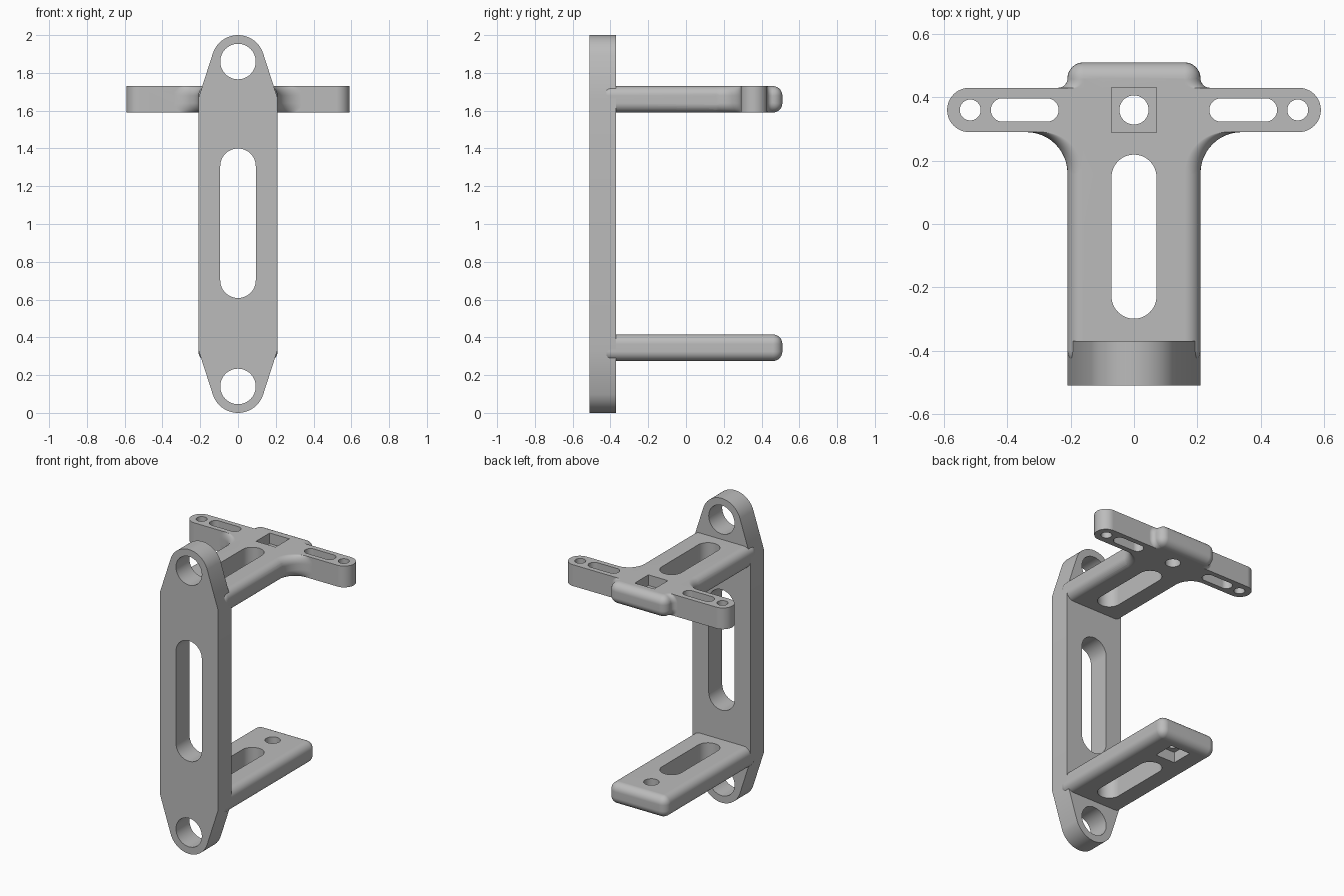
import bpy, bmesh
from math import pi, sin, cos, atan2, acos, hypot, radians

cube = bpy.data.objects.get("Cube")
if cube:
    bpy.data.objects.remove(cube, do_unlink=True)

grey = bpy.data.materials.new("matte grey")
grey.use_nodes = True
colour = (0.5, 0.5, 0.5, 1)
grey.diffuse_color = colour
grey.node_tree.nodes["Principled BSDF"].inputs["Base Color"].default_value = colour

THICK = 0.14          # thickness of every plate
HALF = 0.21           # half width of plate and arms
ROUND = 0.05          # edge rounding of the arms
STEPS = 8             # segments in a quarter round


def finish(name, bm):
    bmesh.ops.recalc_face_normals(bm, faces=bm.faces)
    mesh = bpy.data.meshes.new(name)
    bm.to_mesh(mesh)
    bm.free()
    obj = bpy.data.objects.new(name, mesh)
    bpy.context.collection.objects.link(obj)
    mesh.materials.append(grey)
    return obj


def loft(name, rings):
    """Closed solid through rings of equal point count."""
    bm = bmesh.new()
    loops = [[bm.verts.new(p) for p in ring] for ring in rings]
    for a, b in zip(loops, loops[1:]):
        for i in range(len(a)):
            j = (i + 1) % len(a)
            bm.faces.new((a[i], a[j], b[j], b[i]))
    bm.faces.new(loops[0])
    bm.faces.new(loops[-1])
    return finish(name, bm)


def prism(name, outline, lo, hi, along="z"):
    if along == "z":
        place = lambda p, t: (p[0], p[1], t)
    else:
        place = lambda p, t: (p[0], t, p[1])
    return loft(name, [[place(p, t) for p in outline] for t in (lo, hi)])


def arc(cx, cy, r, start, end, n=24):
    angles = [start + (end - start) * i / n for i in range(n + 1)]
    return [(cx + r * cos(a), cy + r * sin(a)) for a in angles]


def circle(cx, cy, r):
    return arc(cx, cy, r, 0, 2 * pi, 48)[:-1]


def slot(cx, cy, r, dx=0, dy=0):
    """Round-ended slot; dx or dy is the offset of its end centres."""
    turn = 0 if dx else pi / 2
    return (arc(cx + dx, cy + dy, r, turn - pi / 2, turn + pi / 2)
            + arc(cx - dx, cy - dy, r, turn + pi / 2, turn + 1.5 * pi))


def combine(body, others, operation):
    bpy.context.view_layer.objects.active = body
    for other in others:
        mod = body.modifiers.new("join", "BOOLEAN")
        mod.operation, mod.solver, mod.object = operation, "EXACT", other
        bpy.ops.object.modifier_apply(modifier=mod.name)
        bpy.data.objects.remove(other, do_unlink=True)


def smooth(obj):
    bpy.ops.object.select_all(action="DESELECT")
    obj.select_set(True)
    bpy.context.view_layer.objects.active = obj
    bpy.ops.object.shade_smooth_by_angle(angle=radians(30))
    mod = obj.modifiers.new("even shading", "WEIGHTED_NORMAL")
    mod.keep_sharp = True


def arm_body(name, z):
    """Rounded bar whose front end is buried in the back plate."""
    bm = bmesh.new()
    bmesh.ops.create_cube(bm, size=1)
    y0, y1 = -0.45, 0.51
    for v in bm.verts:
        v.co = (v.co.x * 2 * HALF, (y0 + y1) / 2 + v.co.y * (y1 - y0), z + v.co.z * THICK)
    bmesh.ops.bevel(bm, geom=bm.edges[:], offset=ROUND, segments=STEPS,
                    profile=0.5, affect="EDGES")
    return finish(name, bm)


def fillet(z, side, wall_y, away, r):
    """Concave blend between the rounded bar and the crossbar wall."""
    quarter = [(cos(a), sin(a)) for a in (pi / 2 * k / STEPS for k in range(STEPS + 1))]
    flat = THICK / 2 - ROUND
    section = [(-flat - ROUND * s, c) for c, s in reversed(quarter)]
    section += [(flat + ROUND * s, c) for c, s in quarter]
    rings = []
    for dz, c in section:
        w = HALF - ROUND + ROUND * c
        pts = [(0.1, wall_y - away * 0.03), (w + r, wall_y - away * 0.03)]
        pts += arc(w + r, wall_y + away * r, r, -away * pi / 2, -away * pi, 12)
        pts.append((0.1, wall_y + away * r))
        rings.append([(side * x, y, z + dz) for x, y in pts])
    return loft("fillet", rings)


def arm_cuts(z, pocket_side):
    """Long slot, bolt hole and square nut pocket."""
    lo, hi = z - 0.2, z + 0.2
    square = [(-0.071, 0.289), (0.071, 0.289), (0.071, 0.431), (-0.071, 0.431)]
    return [prism("slot_cut", slot(0, -0.04, 0.071, dy=0.188), lo, hi),
            prism("bolt_cut", circle(0, 0.36, 0.046), lo, hi),
            prism("nut_cut", square, *sorted((z, z + pocket_side * 0.2)))]


# Back plate: round ends joined by tangents to the straight sides
end_z, end_r, shoulder = 0.86, 0.14, 0.665
dist = hypot(HALF, shoulder - end_z)
tangent = atan2(shoulder - end_z, HALF) + acos(end_r / dist)
top = ([(HALF, shoulder)] + arc(0, end_z, end_r, tangent, pi - tangent)
       + [(-HALF, shoulder)])
outline = [(x, 1 + z) for x, z in top] + [(-x, 1 - z) for x, z in top]
plate = prism("back_plate", outline, -0.51, -0.37, "y")
combine(plate, [prism("hole_cut", circle(0, 1 + s * end_z, 0.094), -0.7, 0, "y")
                for s in (-1, 1)]
        + [prism("slot_cut", slot(0, 1.004, 0.094, dy=0.302), -0.7, 0, "y")],
        "DIFFERENCE")

# Lower arm
LOW, HIGH = 0.345, 1.66
lower = arm_body("lower_arm", LOW)
combine(lower, arm_cuts(LOW, -1), "DIFFERENCE")

# Upper arm with crossbar, blended into its sides
upper = arm_body("upper_arm", HIGH)
bar = prism("crossbar", slot(0, 0.36, 0.07, dx=0.52), HIGH - THICK / 2, HIGH + THICK / 2)
blends = [fillet(HIGH, s, *spec) for s in (-1, 1)
          for spec in ((0.29, -1, 0.13), (0.43, 1, 0.03))]
combine(upper, [bar] + blends, "UNION")
cuts = arm_cuts(HIGH, 1)
for s in (-1, 1):
    cuts.append(prism("end_cut", circle(s * 0.517, 0.36, 0.033), 1.4, 1.9))
    cuts.append(prism("side_cut", slot(s * 0.345, 0.36, 0.037, dx=0.07), 1.4, 1.9))
combine(upper, cuts, "DIFFERENCE")

for obj in (plate, lower, upper):
    smooth(obj)
